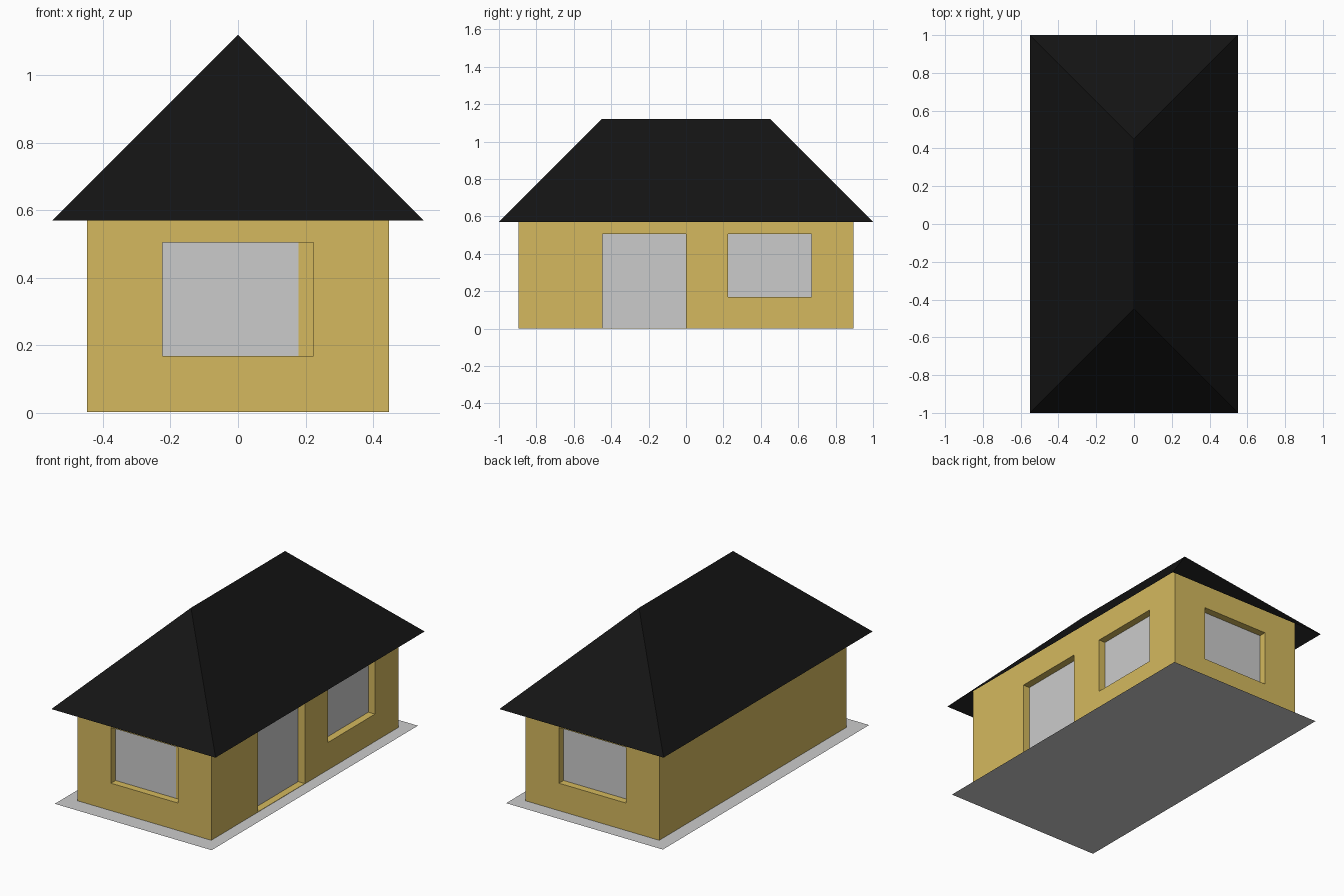
import bpy, bmesh
from math import pi
from mathutils import Matrix, Vector

if "Cube" in bpy.data.objects:
    bpy.data.objects.remove(bpy.data.objects["Cube"])


def material(name, rgb):
    m = bpy.data.materials.new(name)
    m.diffuse_color = (*rgb, 1)
    m.use_nodes = True
    m.node_tree.nodes["Principled BSDF"].inputs["Base Color"].default_value = m.diffuse_color
    return m


def mesh_object(name, bm, mat=None):
    me = bpy.data.meshes.new(name)
    bm.to_mesh(me)
    bm.free()
    ob = bpy.data.objects.new(name, me)
    bpy.context.collection.objects.link(ob)
    if mat:
        me.materials.append(mat)
    return ob


def box(name, lo, hi, mat=None):
    lo, hi = Vector(lo), Vector(hi)
    bm = bmesh.new()
    bmesh.ops.create_cube(bm, size=1, matrix=Matrix.Translation((lo + hi) / 2)
                          @ Matrix.Diagonal((*(hi - lo), 1)))
    return mesh_object(name, bm, mat)


def sheet(name, points, mat=None):
    bm = bmesh.new()
    bm.faces.new([bm.verts.new(p) for p in points])
    return mesh_object(name, bm, mat)


yellow = material("yellow_plaster", (0.66, 0.485, 0.112))
black = material("black_roofing", (0.007, 0.007, 0.007))
U = 0.2237          # building module
W, L = 2 * U, 4 * U  # half width and half length of the walls
D = 0.045           # depth of the openings
SILL, HEAD = 0.168, 0.505

# walls: solid block, openings are cut below
walls = box("walls", (-W, -L, 0.002), (W, L, 3 * U), yellow)

# openings: name, wall angle about z, wall distance, span along the wall, bottom, pane end
openings = [
    ("front_window", 0, L, -U, U, SILL, 0.179),
    ("back_window", pi, L, -U, U, SILL, U),
    ("side_window", pi / 2, W, U, 3 * U, SILL, 3 * U),
    ("door", pi / 2, W, -2 * U, 0, 0.004, 0),
]
for name, angle, dist, a, b, z, pane_end in openings:
    turn = Matrix.Rotation(angle, 4, 'Z')
    cutter = box(name + "_cutter", (a, -dist - 0.05, z), (b, -dist + D, HEAD), yellow)
    cutter.data.transform(turn)
    cutter.hide_render = True
    cutter.hide_viewport = True
    cut = walls.modifiers.new(name, 'BOOLEAN')
    cut.operation = 'DIFFERENCE'
    cut.solver = 'EXACT'
    cut.object = cutter
    # grey pane at the bottom of the recess
    y = -dist + D - 0.001
    pane = sheet(name + "_pane", [(a, y, z), (pane_end, y, z),
                                  (pane_end, y, HEAD), (a, y, HEAD)])
    pane.data.transform(turn)

# hip roof: open shell with a ridge along y
bm = bmesh.new()
e = [bm.verts.new(p) for p in ((-.55, -1, .57), (.55, -1, .57), (.55, 1, .57), (-.55, 1, .57))]
r = [bm.verts.new((0, s * 0.45, 1.12)) for s in (-1, 1)]
for f in ((e[0], e[1], r[0]), (e[1], e[2], r[1], r[0]),
          (e[2], e[3], r[1]), (e[3], e[0], r[0], r[1])):
    bm.faces.new(f)
mesh_object("roof", bm, black)

# floor sheet under the house
sheet("ground_slab", [(-.53, -.995, 0), (.52, -.995, 0), (.52, .978, 0), (-.53, .978, 0)])
